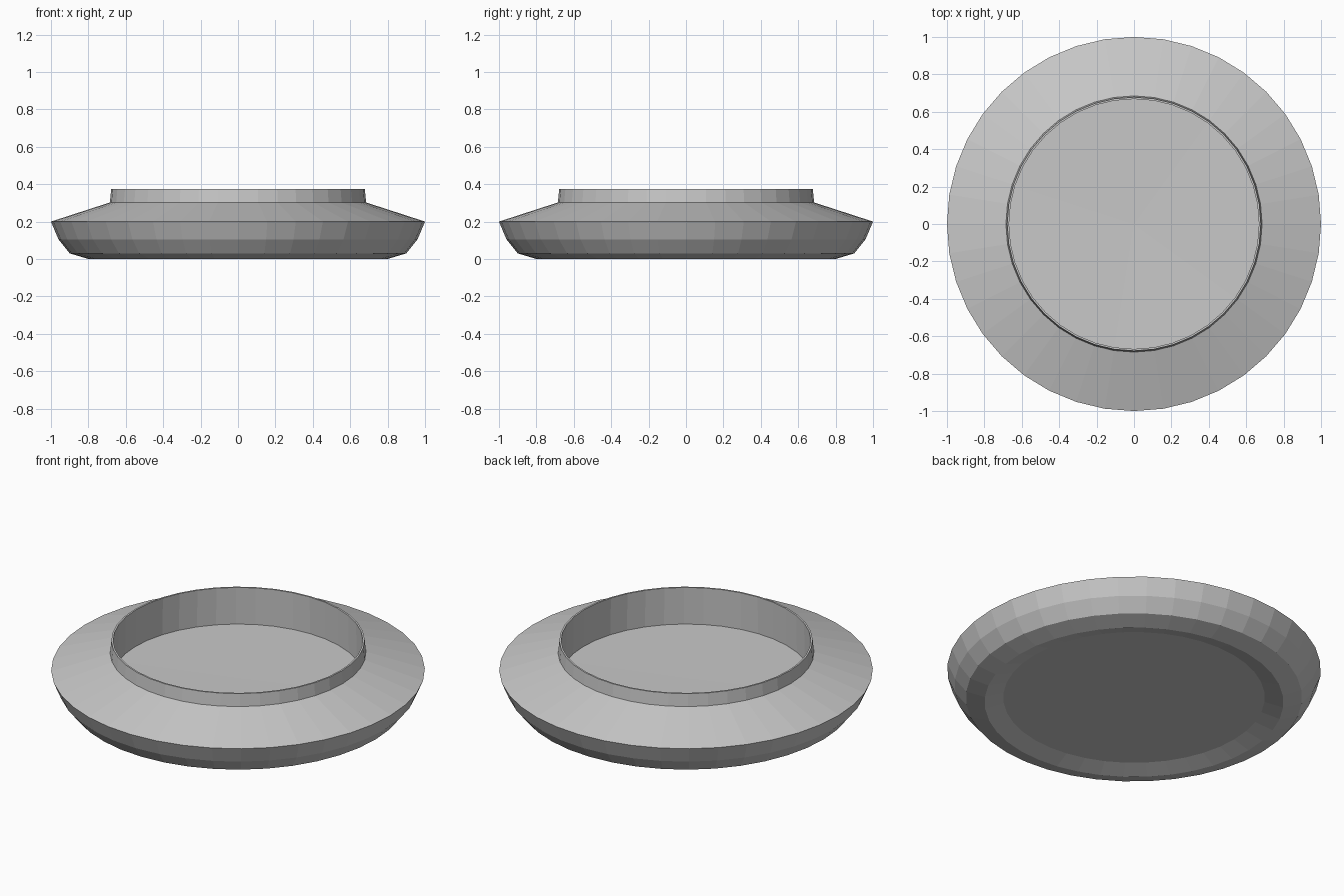
import bpy
import bmesh
from math import cos, sin, tau

cube = bpy.data.objects.get("Cube")
if cube:
    bpy.data.objects.remove(cube, do_unlink=True)

SIDES = 40

grey = bpy.data.materials.new("plain_grey")
grey.use_nodes = True
grey.diffuse_color = (0.58, 0.58, 0.58, 1)
grey.node_tree.nodes["Principled BSDF"].inputs["Base Color"].default_value = (0.58, 0.58, 0.58, 1)


def lathe(name, profile):
    """Spin an (r, z) profile about z; a zero radius closes to a point."""
    bm = bmesh.new()
    rings = []
    for r, z in profile:
        count = SIDES if r > 0 else 1
        rings.append([bm.verts.new((r * cos(tau * i / SIDES), r * sin(tau * i / SIDES), z))
                      for i in range(count)])
    for a, b in zip(rings, rings[1:]):
        for i in range(SIDES):
            j = (i + 1) % SIDES
            corners = [a[i % len(a)], a[j % len(a)], b[j % len(b)], b[i % len(b)]]
            bm.faces.new(list(dict.fromkeys(corners)))
    bmesh.ops.recalc_face_normals(bm, faces=bm.faces)
    mesh = bpy.data.meshes.new(name)
    bm.to_mesh(mesh)
    bm.free()
    mesh.materials.append(grey)
    obj = bpy.data.objects.new(name, mesh)
    bpy.context.collection.objects.link(obj)
    return obj


# Closed shell: recessed underside, flared bowl, sloping shoulder, collar, sunken floor
lathe("flared_dish", [
    (0, 0.035), (0.7, 0.03), (0.8, 0),
    (0.9, 0.03), (0.96, 0.105), (1, 0.2),
    (0.685, 0.302), (0.678, 0.375),
    (0.668, 0.375), (0.672, 0.157), (0, 0.15),
])
